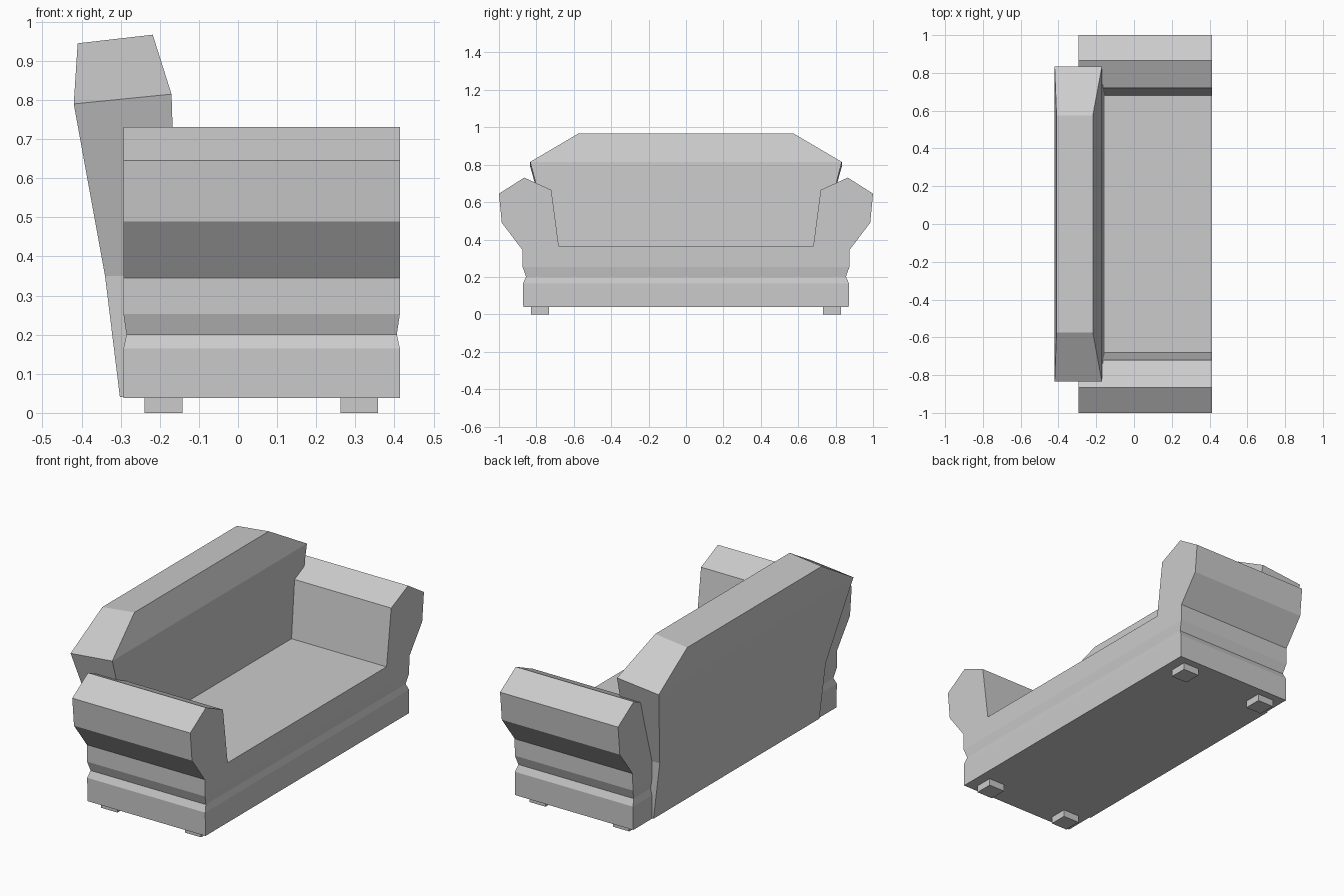
import bpy, bmesh
from mathutils import Matrix

if "Cube" in bpy.data.objects:
    bpy.data.objects.remove(bpy.data.objects["Cube"])


def finish(bm, name):
    bmesh.ops.recalc_face_normals(bm, faces=bm.faces)
    mesh = bpy.data.meshes.new(name)
    bm.to_mesh(mesh)
    bm.free()
    obj = bpy.data.objects.new(name, mesh)
    bpy.context.collection.objects.link(obj)
    return obj


# Seat and rolled arms: mirrored (y, z) outline extruded along x
half = [(0.87, 0.038), (0.875, 0.345), (0.985, 0.49), (1.0, 0.645),
        (0.865, 0.731), (0.72, 0.665), (0.68, 0.362)]
outline = half + [(-y, z) for y, z in reversed(half)]
x_back, x_front = -0.293, 0.414
bm = bmesh.new()
face = bm.faces.new([bm.verts.new((x_back, y, z)) for y, z in outline])
ext = bmesh.ops.extrude_face_region(bm, geom=[face], use_keep_orig=True)
new_verts = [g for g in ext["geom"] if isinstance(g, bmesh.types.BMVert)]
bmesh.ops.translate(bm, verts=new_verts, vec=(x_front - x_back, 0, 0))

# Groove running all the way round the base
for z in (0.165, 0.2, 0.253):
    bmesh.ops.bisect_plane(bm, geom=bm.verts[:] + bm.edges[:] + bm.faces[:],
                           plane_co=(0, 0, z), plane_no=(0, 0, 1))
for v in bm.verts:
    if abs(v.co.z - 0.2) < 0.001:
        v.co.x += 0.008 if v.co.x < 0 else -0.008
        v.co.y += 0.018 if v.co.y < 0 else -0.018
finish(bm, "seat_and_arms")

# Backrest: loft of (rear x, rear z, front x, front z, half width)
levels = [(-0.302, 0.04, -0.2, 0.06, 0.71),
          (-0.34, 0.35, -0.155, 0.35, 0.71),
          (-0.42, 0.79, -0.17, 0.815, 0.833),
          (-0.41, 0.945, -0.218, 0.967, 0.575)]
bm = bmesh.new()
rings = [[bm.verts.new(p) for p in ((xr, -w, zr), (xf, -w, zf),
                                    (xf, w, zf), (xr, w, zr))]
         for xr, zr, xf, zf, w in levels]
for a, b in zip(rings, rings[1:]):
    for i in range(4):
        j = (i + 1) % 4
        bm.faces.new((a[i], a[j], b[j], b[i]))
bm.faces.new(rings[0])
bm.faces.new(rings[-1])
finish(bm, "backrest")

# Four block feet
for x, end in ((-0.191, "back"), (0.31, "front")):
    for side, label in ((-1, "right"), (1, "left")):
        bm = bmesh.new()
        bmesh.ops.create_cube(bm, size=1, matrix=Matrix.Translation(
            (x, side * 0.78, 0.02)) @ Matrix.Diagonal((0.097, 0.097, 0.04, 1)))
        finish(bm, f"foot_{end}_{label}")
